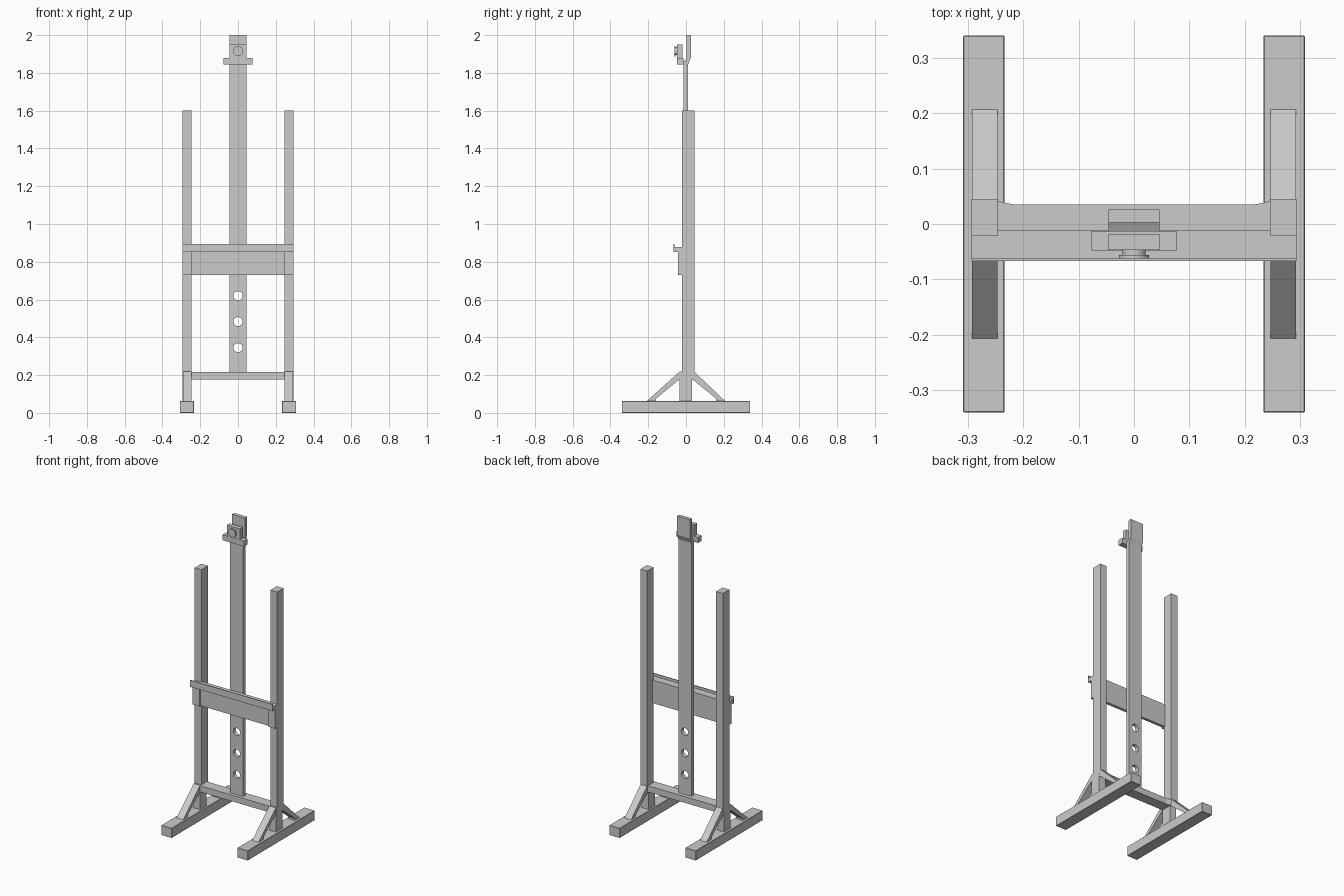
import bpy, bmesh, math
from mathutils import Matrix

if "Cube" in bpy.data.objects:
    bpy.data.objects.remove(bpy.data.objects["Cube"])


def make(name, bm):
    bmesh.ops.recalc_face_normals(bm, faces=bm.faces)
    me = bpy.data.meshes.new(name)
    bm.to_mesh(me)
    bm.free()
    ob = bpy.data.objects.new(name, me)
    bpy.context.collection.objects.link(ob)
    return ob


def prism(name, pts, axis, a, b):
    """Extrude a 2D profile along an axis (x: pts are y,z; z: pts are x,y)."""
    bm = bmesh.new()
    place = (lambda p: (a, *p)) if axis == 'x' else (lambda p: (*p, a))
    f = bm.faces.new([bm.verts.new(place(p)) for p in pts])
    ext = bmesh.ops.extrude_face_region(bm, geom=[f])
    d = (b - a, 0, 0) if axis == 'x' else (0, 0, b - a)
    bmesh.ops.translate(bm, vec=d, verts=[v for v in ext['geom'] if isinstance(v, bmesh.types.BMVert)])
    return make(name, bm)


def box(name, x0, x1, y0, y1, z0, z1):
    return prism(name, [(x0, y0), (x1, y0), (x1, y1), (x0, y1)], 'z', z0, z1)


def rod(name, r, y0, y1, z, n=32):
    """Cylinder running along y at x = 0."""
    bm = bmesh.new()
    m = Matrix.Translation((0, (y0 + y1) / 2, z)) @ Matrix.Rotation(math.pi / 2, 4, 'X')
    bmesh.ops.create_cone(bm, cap_ends=True, segments=n, radius1=r, radius2=r, depth=y1 - y0, matrix=m)
    for f in bm.faces:
        f.smooth = len(f.verts) == 4
    ob = make(name, bm)
    for e in ob.data.edges:
        va, vb = (ob.data.vertices[i].co for i in e.vertices)
        e.use_edge_sharp = abs(va.y - vb.y) < 1e-5
    return ob


# Side frames: foot, stub, post and diagonal braces
for side, s in (("left", -1), ("right", 1)):
    xa, xb = sorted((s * 0.245, s * 0.293))
    fa, fb = sorted((s * 0.233, s * 0.308))
    foot = box(side + "_foot", fa, fb, -0.34, 0.34, 0, 0.063)
    bev = foot.modifiers.new("bevel", 'BEVEL')
    bev.width = 0.002
    box(side + "_post_stub", xa, xb, -0.035, 0.032, 0.06, 0.217)
    box(side + "_post", xa, xb, -0.021, 0.045, 0.19, 1.6)
    for end, k in (("front", -1), ("back", 1)):
        top = 0.034 if k < 0 else 0.044
        prism(f"{side}_{end}_brace",
              [(k * 0.21, 0.06), (k * top, 0.218), (k * 0.025, 0.218), (k * 0.025, 0.185), (k * 0.16, 0.075), (k * 0.16, 0.06)],
              'x', xa + 0.001, xb - 0.001)
    box(side + "_tray_end_block", xa, xb, -0.042, -0.02, 0.73, 0.852)

# Lower crossbar with flared ends
back = [(0.247, 0.042), (0.232, 0.038), (0.215, 0.035)]
prism("lower_crossbar", [(-0.247, -0.034), (0.247, -0.034)] + back + [(-x, y) for x, y in reversed(back)],
      'z', 0.177, 0.217)

# Canvas tray: recessed panel, shelf and front lip
box("tray_panel", -0.246, 0.246, -0.031, -0.012, 0.73, 0.853)
box("tray_shelf", -0.293, 0.293, -0.065, -0.021, 0.852, 0.878)
box("tray_shelf_back", -0.246, 0.246, -0.022, -0.012, 0.852, 0.878)
box("tray_lip", -0.293, 0.293, -0.067, -0.062, 0.852, 0.895)

# Central mast with offset head and peg holes
mast = prism("mast",
             [(-0.013, 0.215), (0.011, 0.215), (0.011, 1.845), (0.026, 1.88), (0.026, 2.0),
              (0.003, 2.0), (0.003, 1.87), (-0.013, 1.862)], 'x', -0.046, 0.046)
for i, z in enumerate((0.345, 0.483, 0.62)):
    cut = rod(f"hole_cutter_{i}", 0.024, -0.1, 0.1, z)
    cut.hide_render = True
    cut.hide_set(True)
    mod = mast.modifiers.new("hole", 'BOOLEAN')
    mod.object = cut
    mod.operation = 'DIFFERENCE'
    mod.solver = 'EXACT'

# Top clamp: ledge, block and knob
box("clamp_ledge", -0.077, 0.077, -0.048, -0.0125, 1.845, 1.88)
box("clamp_block", -0.046, 0.046, -0.047, -0.018, 1.878, 1.95)
rod("knob_neck", 0.021, -0.057, -0.046, 1.915)
rod("knob", 0.027, -0.062, -0.056, 1.915)
